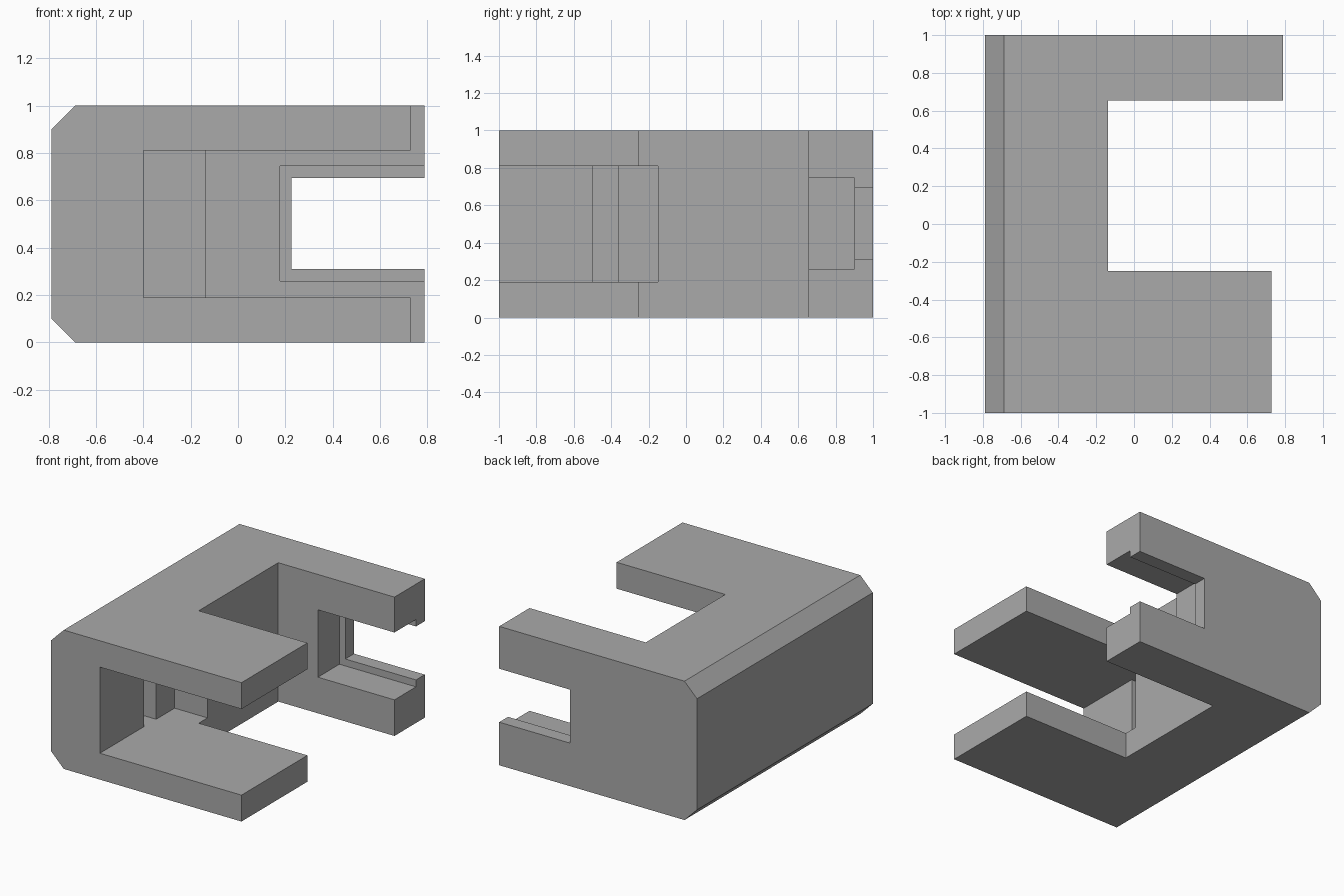
import bpy
import bmesh

if "Cube" in bpy.data.objects:
    bpy.data.objects.remove(bpy.data.objects["Cube"], do_unlink=True)

HALF = 0.788     # half width in x
OUT = 1.2        # overshoot for open-ended cuts

grey = bpy.data.materials.new("plain_grey")
grey.use_nodes = True
colour = (0.4, 0.4, 0.4, 1)
grey.diffuse_color = colour
grey.node_tree.nodes["Principled BSDF"].inputs["Base Color"].default_value = colour


def add_object(name, bm):
    bmesh.ops.recalc_face_normals(bm, faces=bm.faces)
    mesh = bpy.data.meshes.new(name)
    bm.to_mesh(mesh)
    bm.free()
    mesh.materials.append(grey)
    obj = bpy.data.objects.new(name, mesh)
    bpy.context.collection.objects.link(obj)
    return obj


def add_prism(name, profile, y0, y1):
    """Extrude an (x, z) profile from y0 to y1."""
    bm = bmesh.new()
    face = bm.faces.new([bm.verts.new((x, y0, z)) for x, z in profile])
    moved = bmesh.ops.extrude_face_region(bm, geom=[face])["geom"]
    verts = [v for v in moved if isinstance(v, bmesh.types.BMVert)]
    bmesh.ops.translate(bm, verts=verts, vec=(0, y1 - y0, 0))
    return add_object(name, bm)


def cut_box(body, name, xs, ys, zs):
    """Subtract a box given by its x, y and z ranges."""
    (x0, x1), (z0, z1) = xs, zs
    cutter = add_prism(name, [(x0, z0), (x1, z0), (x1, z1), (x0, z1)], *ys)
    cutter.hide_render = True
    mod = body.modifiers.new(name, "BOOLEAN")
    mod.operation = "DIFFERENCE"
    mod.solver = "EXACT"
    mod.object = cutter
    bpy.context.view_layer.objects.active = body
    bpy.ops.object.modifier_apply(modifier=name)
    bpy.data.objects.remove(cutter, do_unlink=True)


# Block with chamfered edges along the closed side
c = 0.1
body = add_prism("clip_body", [
    (-HALF, c), (-HALF + c, 0), (HALF, 0), (HALF, 1),
    (-HALF + c, 1), (-HALF, 1 - c)], -1, 1)

# Full-height gap between the front jaw and the back arm
cut_box(body, "gap", (-0.138, OUT), (-0.25, 0.655), (-OUT, 2))
# Shorter tip of the front jaw
cut_box(body, "jaw_tip", (0.728, OUT), (-OUT, -0.2), (-OUT, 2))
# Hollow of the front jaw, reaching a little behind the gap face
jaw = (0.19, 0.81)
cut_box(body, "jaw_hollow", (-0.4, OUT), (-OUT, -0.2), jaw)
cut_box(body, "jaw_undercut", (-0.4, -0.138), (-0.22, -0.15), jaw)
# Narrow slot running deeper into the closed side
cut_box(body, "inner_slot", (-0.6, -0.3), (-0.5, -0.36), jaw)
# Stepped notch through the back arm
cut_box(body, "notch_wide", (0.178, OUT), (0.5, 0.9), (0.26, 0.745))
cut_box(body, "notch_narrow", (0.225, OUT), (0.8, OUT), (0.31, 0.695))
